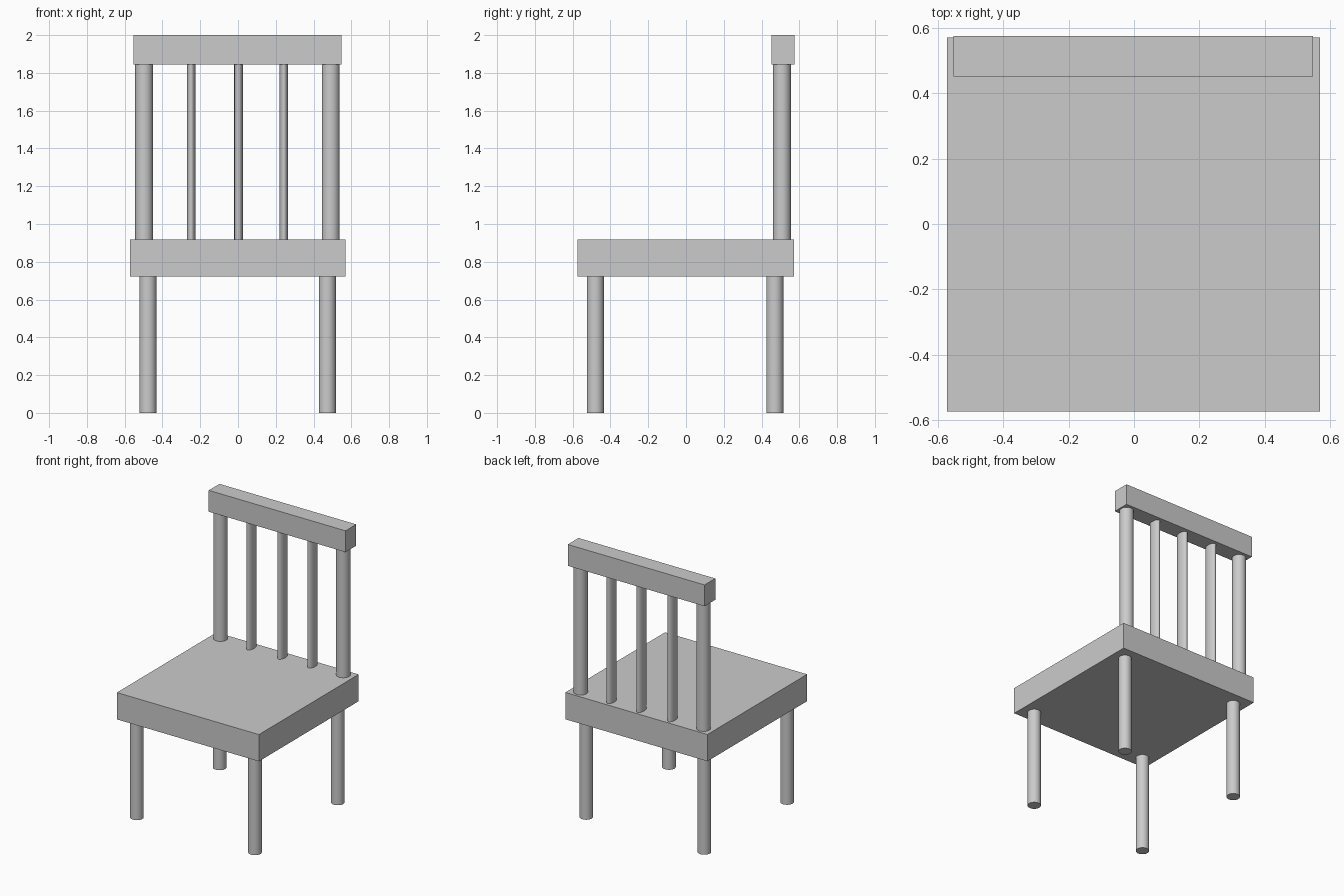
import bpy

if "Cube" in bpy.data.objects:
    bpy.data.objects.remove(bpy.data.objects["Cube"])


def box(name, lo, hi):
    size = [h - l for l, h in zip(lo, hi)]
    mid = [(l + h) / 2 for l, h in zip(lo, hi)]
    bpy.ops.mesh.primitive_cube_add(size=1, location=mid)
    ob = bpy.context.object
    ob.name = name
    ob.scale = size
    bpy.ops.object.transform_apply(location=False, rotation=False, scale=True)


def rod(name, x, y, z0, z1, rx, ry):
    bpy.ops.mesh.primitive_cylinder_add(vertices=32, radius=1, depth=z1 - z0,
                                        location=(x, y, (z0 + z1) / 2))
    ob = bpy.context.object
    ob.name = name
    ob.scale = (rx, ry, 1)
    bpy.ops.object.transform_apply(location=False, rotation=False, scale=True)
    bpy.ops.object.shade_smooth_by_angle()


SEAT_BOTTOM, SEAT_TOP, RAIL_BOTTOM = 0.722, 0.917, 1.845
BACK_Y = 0.508

# Seat slab and top rail
box("seat", (-0.572, -0.574, SEAT_BOTTOM), (0.57, 0.571, SEAT_TOP))
box("top_rail", (-0.552, 0.452, RAIL_BOTTOM), (0.548, 0.575, 2.0))

# Four legs
for row, y in (("front", -0.48), ("back", 0.47)):
    for side, x in (("left", -0.477), ("right", 0.473)):
        rod(f"{row}_leg_{side}", x, y, 0, SEAT_BOTTOM, 0.045, 0.045)

# Back posts
for side, x in (("left", -0.497), ("right", 0.491)):
    rod(f"back_post_{side}", x, BACK_Y, SEAT_TOP, RAIL_BOTTOM, 0.047, 0.047)

# Thin oval spindles between the posts
for i, x in enumerate((-0.248, 0.003, 0.243)):
    rod(f"spindle_{i + 1}", x, BACK_Y, SEAT_TOP, RAIL_BOTTOM, 0.023, 0.046)
